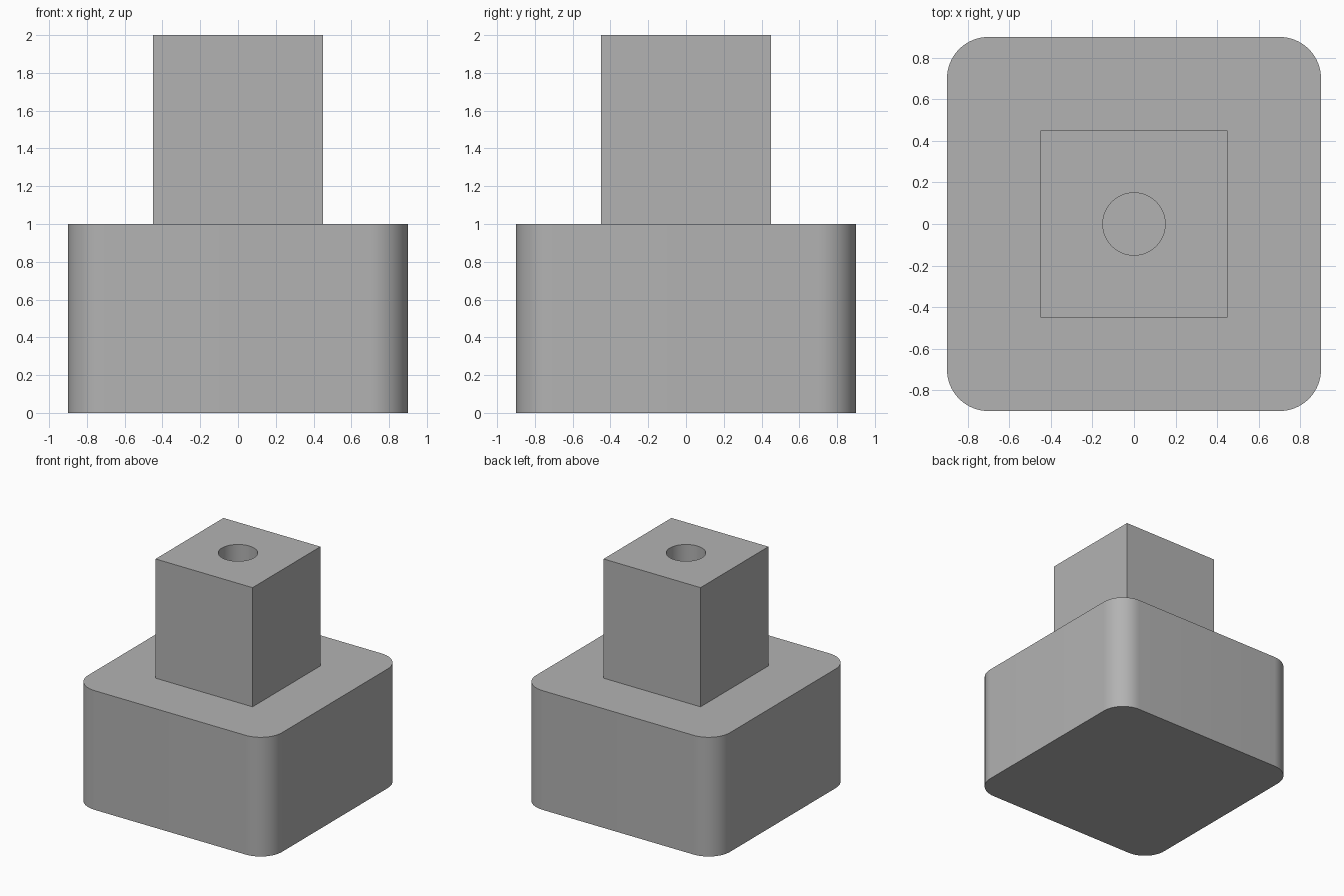
import bpy, bmesh, math

if "Cube" in bpy.data.objects:
    bpy.data.objects.remove(bpy.data.objects["Cube"])

grey = bpy.data.materials.new("plain grey")
grey.diffuse_color = (0.45, 0.45, 0.45, 1)
grey.use_nodes = True
grey.node_tree.nodes["Principled BSDF"].inputs["Base Color"].default_value = grey.diffuse_color


def prism(name, outline, z0, z1):
    """Extrude a flat outline from z0 up to z1."""
    bm = bmesh.new()
    face = bm.faces.new([bm.verts.new((x, y, z0)) for x, y in outline])
    top = bmesh.ops.extrude_face_region(bm, geom=[face])["geom"]
    bmesh.ops.translate(bm, vec=(0, 0, z1 - z0),
                        verts=[v for v in top if isinstance(v, bmesh.types.BMVert)])
    bmesh.ops.recalc_face_normals(bm, faces=bm.faces[:])
    mesh = bpy.data.meshes.new(name)
    bm.to_mesh(mesh)
    bm.free()
    mesh.materials.append(grey)
    obj = bpy.data.objects.new(name, mesh)
    bpy.context.collection.objects.link(obj)
    return obj


def rounded_square(half, radius, steps):
    """Outline of a square with round corners."""
    c = half - radius
    pts = []
    for k, (sx, sy) in enumerate([(1, 1), (-1, 1), (-1, -1), (1, -1)]):
        for i in range(steps + 1):
            a = math.pi / 2 * (k + i / steps)
            pts.append((sx * c + radius * math.cos(a), sy * c + radius * math.sin(a)))
    return pts


def circle(radius, steps):
    return [(radius * math.cos(2 * math.pi * i / steps),
             radius * math.sin(2 * math.pi * i / steps)) for i in range(steps)]


# Wide base with rounded upright edges
base = prism("base", rounded_square(0.9, 0.2, 16), 0, 1)

# Square post standing on the base
post = prism("post", [(-.45, -.45), (.45, -.45), (.45, .45), (-.45, .45)], 1, 2)

# Round socket down through the post, floored by the base
cutter = prism("socket_cutter", circle(0.15, 64), 0.9, 2.1)
cutter.hide_render = True
cutter.hide_set(True)
cut = post.modifiers.new("socket", "BOOLEAN")
cut.operation = "DIFFERENCE"
cut.solver = "EXACT"
cut.object = cutter
bpy.context.view_layer.objects.active = post
bpy.ops.object.modifier_apply(modifier=cut.name)
bpy.data.objects.remove(cutter)

# Remove the hidden underside of the post
bm = bmesh.new()
bm.from_mesh(post.data)
bmesh.ops.delete(bm, geom=[f for f in bm.faces if f.normal.z < -0.9], context="FACES")
bm.to_mesh(post.data)
bm.free()

# Smooth the round parts and keep the edges crisp
for obj in (base, post):
    bpy.ops.object.select_all(action="DESELECT")
    obj.select_set(True)
    bpy.context.view_layer.objects.active = obj
    bpy.ops.object.shade_smooth_by_angle(angle=math.radians(30))
